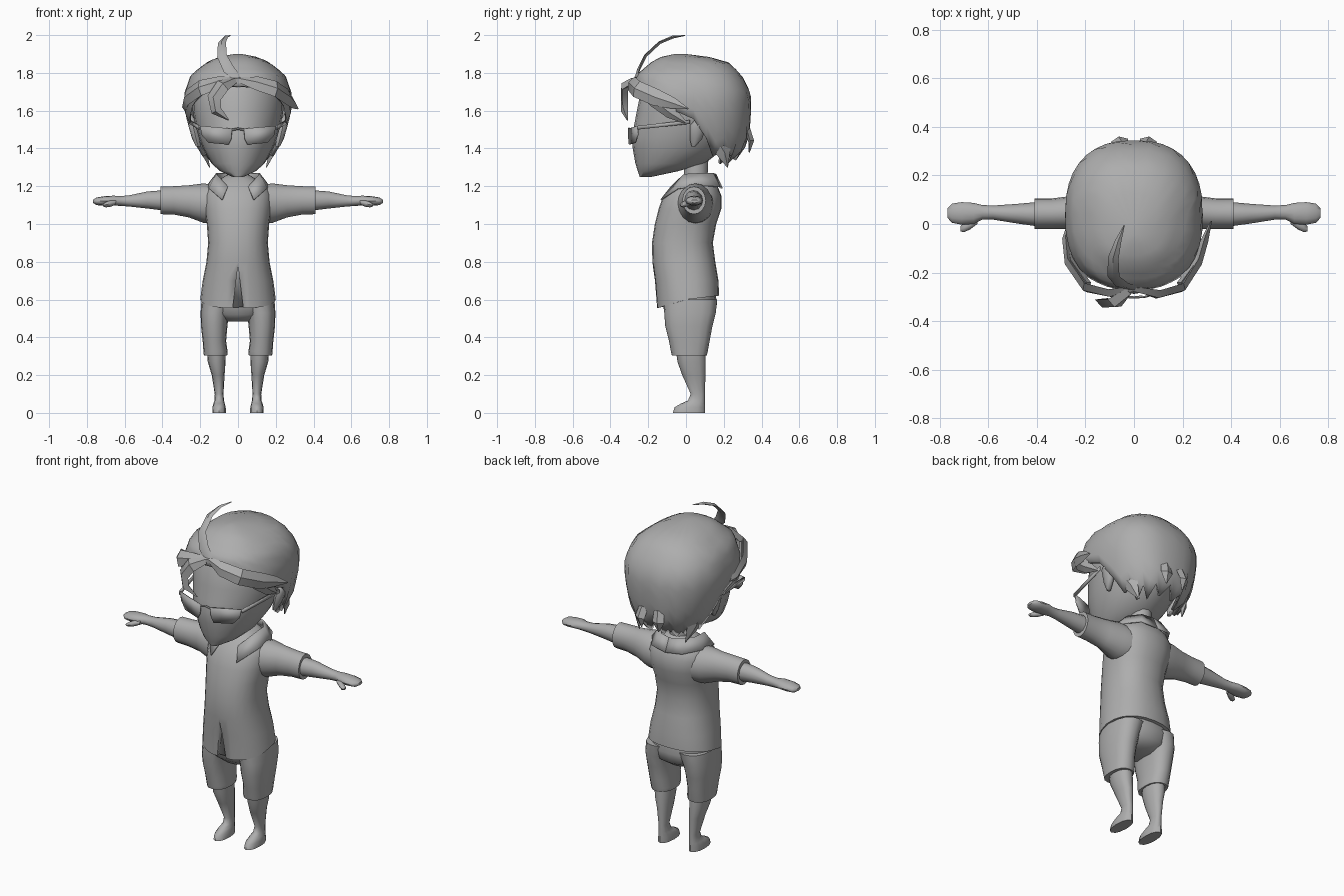
import bpy, bmesh, math
from mathutils import Vector

grey = bpy.data.materials.new("plain_grey")
grey.diffuse_color = (0.42, 0.42, 0.42, 1)


def make(name, verts, faces, mirror=False, thick=0, angle=50):
    """Mesh object with tidy normals, optional mirroring and thickness."""
    bm = bmesh.new()
    vs = [bm.verts.new(v) for v in verts]
    for f in faces:
        bm.faces.new([vs[i] for i in f])
    bmesh.ops.recalc_face_normals(bm, faces=bm.faces)
    me = bpy.data.meshes.new(name)
    bm.to_mesh(me)
    bm.free()
    me.materials.append(grey)
    ob = bpy.data.objects.new(name, me)
    bpy.context.collection.objects.link(ob)
    bpy.ops.object.select_all(action='DESELECT')
    ob.select_set(True)
    bpy.context.view_layer.objects.active = ob
    bpy.ops.object.shade_smooth_by_angle(angle=math.radians(angle))
    if thick:
        ob.modifiers.new("thickness", 'SOLIDIFY').thickness = thick
    if mirror:
        ob.modifiers.new("mirror", 'MIRROR').use_clip = True
    return ob


def power(c, p):
    return math.copysign(abs(c) ** (2 / p), c)


def loft(name, rings, n=16, p=2.0, along_x=False, mirror=False, tweak=None):
    """Closed tube; each ring is (centre, position, half width, y front, y back)."""
    verts = []
    for c, t, r, y0, y1 in rings:
        for i in range(n):
            a = 2 * math.pi * i / n
            u = c + r * power(math.cos(a), p)
            y = (y0 + y1) / 2 + (y1 - y0) / 2 * power(math.sin(a), p)
            v = (t, y, u) if along_x else (u, y, t)
            verts.append(tweak(*v) if tweak else v)
    m = len(rings)
    faces = [(k * n + i, k * n + (i + 1) % n, (k + 1) * n + (i + 1) % n, (k + 1) * n + i)
             for k in range(m - 1) for i in range(n)]
    faces += [tuple(range(n)), tuple(range((m - 1) * n, m * n))]
    return make(name, verts, faces, mirror)


def lock(name, path, thick=0.016):
    """Pointed strand of hair; path points are (x, y, z, half width)."""
    pts = [Vector(q[:3]) for q in path]
    verts = []
    for i, q in enumerate(pts):
        tan = (pts[min(i + 1, len(pts) - 1)] - pts[max(i - 1, 0)]).normalized()
        out = q - Vector((0, 0.05, 1.6))
        side = tan.cross(out).normalized()
        out = side.cross(tan)
        w = path[i][3]
        th = min(thick, w)
        verts += [q + side * w, q + out * th, q - side * w, q - out * th]
    faces = [(4 * k + i, 4 * k + (i + 1) % 4, 4 * k + 4 + (i + 1) % 4, 4 * k + 4 + i)
             for k in range(len(pts) - 1) for i in range(4)]
    faces += [(0, 1, 2, 3), tuple(range(len(verts) - 4, len(verts)))]
    return make(name, verts, faces, angle=35)


def lerp(table, x):
    """Interpolate rows of a table keyed by their first entry (ascending)."""
    for a, b in zip(table, table[1:]):
        if x <= b[0]:
            f = max(0, (x - a[0]) / (b[0] - a[0]))
            return [p + (q - p) * f for p, q in zip(a[1:], b[1:])]
    return list(table[-1][1:])


# Shirt: hem dips at the front, wedge-shaped slit in the middle
def hem(x, y, z):
    return (x, y, z - 0.045 * max(0, min(1, -y / 0.15)) + 0.02 * max(0, y / 0.17)) if z < 0.61 else (x, y, z)


shirt = loft("shirt", [
    (0, .60, .20, -.155, .175), (0, .70, .187, -.165, .172), (0, .80, .167, -.178, .155),
    (0, .90, .158, -.18, .142), (0, 1.0, .165, -.165, .16), (0, 1.08, .178, -.145, .187),
    (0, 1.15, .18, -.12, .187), (0, 1.20, .16, -.08, .167), (0, 1.24, .09, -.04, .14),
    (0, 1.26, .06, -.01, .12)], n=24, p=2.3, tweak=hem)
wedge = make("slit_cutter", [(x, y, z) for y in (-.3, -.135) for x, z in ((0, .78), (.035, .5), (-.035, .5))],
             [(0, 1, 2), (3, 4, 5), (0, 1, 4, 3), (1, 2, 5, 4), (2, 0, 3, 5)])
wedge.hide_render = True
wedge.display_type = 'WIRE'
cut = shirt.modifiers.new("slit", 'BOOLEAN')
cut.object, cut.operation = wedge, 'DIFFERENCE'

# Sleeves, arms and hands
loft("sleeve", [(1.10, .10, .10, -.06, .15), (1.11, .18, .105, -.04, .14), (1.12, .26, .085, -.02, .115),
                (1.125, .34, .075, -.02, .105), (1.125, .41, .073, -.02, .105)], along_x=True, mirror=True)
loft("arm_and_hand", [
    (1.125, .38, .055, -.012, .092), (1.127, .48, .045, .002, .083), (1.122, .58, .029, .018, .076),
    (1.122, .625, .026, .018, .078), (1.124, .66, .026, .0, .087), (1.122, .71, .025, -.003, .09),
    (1.12, .75, .02, .005, .084), (1.12, .768, .008, .025, .065)], along_x=True, mirror=True, n=12)
loft("thumb", [(1.115, .645, .012, -.0, .03), (1.108, .675, .017, -.022, .02),
               (1.102, .70, .014, -.034, .004), (1.1, .715, .006, -.03, -.01)],
     along_x=True, mirror=True, n=8)

# Collar wrapping the neck, with pointed front flaps
top = [(.055, -.08, 1.2), (.115, -.01, 1.265), (.115, .08, 1.27), (.065, .145, 1.27), (0, .16, 1.265)]
low = [(.085, -.135, 1.13), (.155, -.045, 1.19), (.165, .08, 1.205), (.1, .18, 1.2), (0, .195, 1.19)]
make("collar", top + low, [(i, i + 1, i + 6, i + 5) for i in range(4)], True, .008, 30)

# Shorts, legs and feet
loft("shorts_seat", [(0, .66, .17, -.13, .15), (0, .58, .185, -.125, .165), (0, .52, .15, -.11, .15),
                     (0, .485, .07, -.07, .10)], n=20, p=2.3)
loft("shorts_leg", [(.105, .60, .088, -.12, .165), (.123, .53, .075, -.115, .158), (.126, .46, .07, -.11, .14),
                    (.125, .38, .062, -.09, .125), (.119, .325, .064, -.08, .115), (.119, .305, .062, -.075, .11)],
     p=2.4, mirror=True)
loft("leg_and_foot", [
    (.115, .34, .05, -.055, .1), (.113, .27, .047, -.045, .104), (.105, .2, .034, -.02, .103),
    (.1, .1, .023, .025, .1), (.099, .065, .025, .01, .1), (.1, .05, .03, -.025, .1),
    (.1, .03, .035, -.06, .1), (.1, 0, .036, -.07, .1)], n=12, p=2.2, mirror=True)

# Neck, head and ears
loft("neck", [(0, 1.18, .065, -.02, .125), (0, 1.27, .058, -.01, .115), (0, 1.38, .06, -.01, .12)], n=12)
loft("head", [
    (0, 1.25, .03, -.245, -.18), (0, 1.28, .095, -.255, -.04), (0, 1.32, .14, -.268, .1),
    (0, 1.40, .185, -.282, .2), (0, 1.46, .208, -.288, .25), (0, 1.52, .225, -.275, .28),
    (0, 1.60, .24, -.26, .3), (0, 1.70, .24, -.24, .3), (0, 1.78, .18, -.2, .2),
    (0, 1.84, .1, -.1, .1)], n=24)
loft("ear", [(.21, 1.41, .012, .03, .05), (.222, 1.45, .02, .02, .085), (.238, 1.52, .025, .02, .11),
             (.245, 1.555, .018, .05, .11), (.25, 1.58, .004, .085, .1)], n=8, mirror=True)

# Hair cap: low jagged back, high front and cut-outs at the ears
shape = [(1.28, .14, -.18, .2), (1.36, .2, -.22, .295), (1.46, .25, -.25, .335), (1.6, .282, -.272, .345),
         (1.69, .285, -.28, .345), (1.79, .25, -.262, .295), (1.86, .16, -.18, .22),
         (1.885, .10, -.13, .12), (1.9, .02, -.06, .0)]
edge = [(0, 1.73), (.5, 1.72), (1.0, 1.64), (1.45, 1.58), (1.6, 1.55), (1.75, 1.42),
        (2.1, 1.35), (2.5, 1.34), (3.2, 1.38)]
N, R = 36, 11
verts, faces = [], []
for j in range(N):
    t = 2 * math.pi * j / N                       # zero faces the front
    a = min(t, 2 * math.pi - t)
    low_z = lerp(edge, a)[0] + (.03 * (-1) ** j if a > 1.7 else 0)
    for k in range(R):
        z = 1.9 - (1.9 - low_z) * (k / (R - 1)) ** 1.5
        w, yf, yb = lerp(shape, z)
        s, c = power(math.sin(t), 2.4), power(math.cos(t), 2.4)
        mid = .04 if z < 1.86 else (yf + yb) / 2
        verts.append((w * s, mid - c * ((mid - yf) if c > 0 else (yb - mid)), z))
for j in range(N):
    b, d = j * R, (j + 1) % N * R
    faces += [(b + k, b + k + 1, d + k + 1, d + k) for k in range(R - 1)]
faces.append(tuple(j * R for j in range(N)))
make("hair_cap", verts, faces, thick=.02)

# Fringe strands and the upright cowlick
lock("cowlick", [(0, -.265, 1.77, .022), (-.05, -.25, 1.82, .03), (-.085, -.215, 1.89, .026),
                 (-.085, -.14, 1.96, .022), (-.065, -.07, 1.99, .013), (-.04, -.005, 1.998, .002)], .008)
lock("fringe_curl", [(-.02, -.275, 1.76, .02), (-.08, -.325, 1.735, .04), (-.125, -.325, 1.67, .04),
                     (-.115, -.325, 1.60, .03), (-.05, -.31, 1.55, .003)], .02)
lock("fringe_right", [(0, -.265, 1.765, .015), (.1, -.29, 1.745, .04), (.2, -.262, 1.715, .045),
                      (.265, -.16, 1.67, .045), (.29, -.07, 1.64, .03), (.318, .012, 1.61, .003)])
lock("fringe_left", [(0, -.265, 1.765, .015), (-.1, -.285, 1.75, .035), (-.2, -.262, 1.72, .045),
                     (-.27, -.16, 1.67, .045), (-.28, -.06, 1.62, .03), (-.265, .02, 1.6, .003)])
for tag, s in (("left", -1), ("right", 1)):
    lock("temple_strand_" + tag, [(s * .19, -.25, 1.72, .02), (s * .25, -.17, 1.66, .04),
                                  (s * .265, -.08, 1.59, .035), (s * .25, .01, 1.53, .003)])
    lock("nape_strand_" + tag, [(s * .05, .325, 1.5, .03), (s * .06, .345, 1.44, .035), (s * .055, .335, 1.38, .003)])
    lock("neck_strand_" + tag, [(s * .2, .16, 1.45, .05), (s * .18, .2, 1.38, .04), (s * .15, .22, 1.30, .003)])

# Glasses: lenses, bridge and side arms
make("lens", [(.03, -.3, 1.505), (.2, -.25, 1.52), (.19, -.252, 1.47), (.155, -.265, 1.43),
              (.05, -.297, 1.42), (.035, -.3, 1.45)], [(0, 1, 2, 3, 4, 5)], True, .006)
loft("glasses_bridge", [(1.497, -.035, .006, -.306, -.294), (1.505, 0, .006, -.308, -.296),
                        (1.497, .035, .006, -.306, -.294)], n=6, along_x=True)
make("glasses_arm", [(.2, -.255, 1.5), (.2, -.255, 1.52), (.25, .02, 1.53), (.25, .02, 1.55)],
     [(0, 1, 3, 2)], True, .008)
